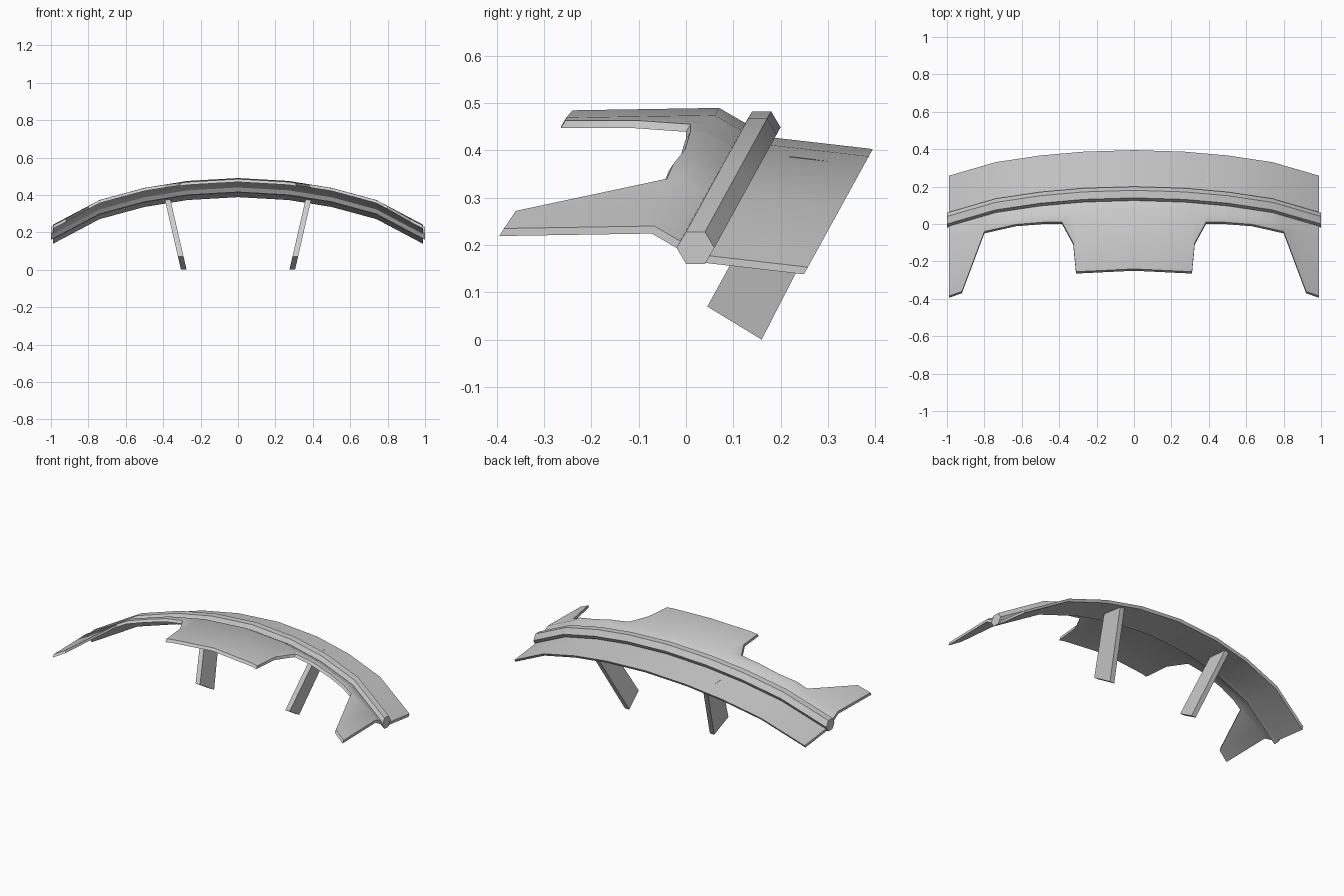
import bpy
import bmesh
import math

cube = bpy.data.objects.get("Cube")
if cube:
    bpy.data.objects.remove(cube, do_unlink=True)

grey = bpy.data.materials.new("light grey")
grey.use_nodes = True
grey.diffuse_color = (0.6, 0.6, 0.6, 1)
grey.node_tree.nodes["Principled BSDF"].inputs["Base Color"].default_value = (0.6, 0.6, 0.6, 1)

# Share of the total sweep reached at each distance from the middle
SWEEP = [(0, 0), (0.27, 0.06), (0.5, 0.205), (0.74, 0.46), (1, 1)]
# Front edge of the forward plate: distance from the middle, y
EDGE = [(0, -0.25), (0.31, -0.265), (0.325, -0.11), (0.385, 0), (0.48, 0),
        (0.63, -0.012), (0.8, -0.05), (0.92, -0.37), (0.99, -0.395)]


def lerp(table, x):
    for (x0, v0), (x1, v1) in zip(table, table[1:]):
        if x <= x1:
            return v0 + (v1 - v0) * (x - x0) / (x1 - x0)
    return table[-1][1]


def build(name, rings):
    """Skin a row of closed rings and cap both ends."""
    bm = bmesh.new()
    rows = [[bm.verts.new(p) for p in ring] for ring in rings]
    n = len(rows[0])
    for a, b in zip(rows, rows[1:]):
        for i in range(n):
            j = (i + 1) % n
            bm.faces.new((a[i], a[j], b[j], b[i]))
    bm.faces.new(rows[0])
    bm.faces.new(rows[-1])
    bmesh.ops.recalc_face_normals(bm, faces=bm.faces)
    mesh = bpy.data.meshes.new(name)
    bm.to_mesh(mesh)
    bm.free()
    mesh.materials.append(grey)
    obj = bpy.data.objects.new(name, mesh)
    bpy.context.collection.objects.link(obj)
    bpy.ops.object.select_all(action="DESELECT")
    obj.select_set(True)
    bpy.context.view_layer.objects.active = obj
    bpy.ops.object.shade_smooth_by_angle(angle=math.radians(35))
    return obj


def arch(name, profile, stations):
    """Sweep a y-z profile along the arch; it drops and moves forward outward."""
    half = sorted(set(stations))
    xs = [-x for x in reversed(half) if x > 0] + half
    rings = []
    for x in xs:
        s = lerp(SWEEP, abs(x))
        rings.append([(x, y - 0.14 * s, z - 0.255 * s) for y, z in profile(abs(x))])
    return build(name, rings)


def bar_profile(x):
    return [(0.16 + 0.04 * math.cos(i * math.pi / 3),
             0.449 + 0.039 * math.sin(i * math.pi / 3)) for i in range(6)]


def rear_profile(x):
    return [(0.16, 0.43), (0.395, 0.403), (0.386, 0.388), (0.16, 0.414)]


def front_profile(x):
    # The front edge is given in model space, so undo the sweep here
    f = lerp(EDGE, x) + 0.14 * lerp(SWEEP, x)
    z = 0.49 - (0.07 - f) * 0.016
    return [(f + 0.01, z), (0.07, 0.49), (0.125, 0.458), (0.15, 0.445),
            (0.15, 0.429), (0.118, 0.443), (0.065, 0.474), (f, z - 0.016)]


bends = [x for x, s in SWEEP[:-1]]

# Hexagonal cross bar, rear blade and cut-out forward blade
arch("cross_bar", bar_profile, bends + [1])
arch("rear_blade", rear_profile, bends + [0.99])
arch("front_blade", front_profile, bends + [x for x, y in EDGE])

# Slanted struts
STRUT = [(0.045, 0.07), (0.16, 0.0), (0.35, 0.37), (0.22, 0.388)]
for side, label in ((1, "left"), (-1, "right")):
    build(label + "_strut", [
        [(side * (0.28 + 0.23 * z + dx), y, z) for y, z in STRUT]
        for dx in (-0.005, 0.025)])
